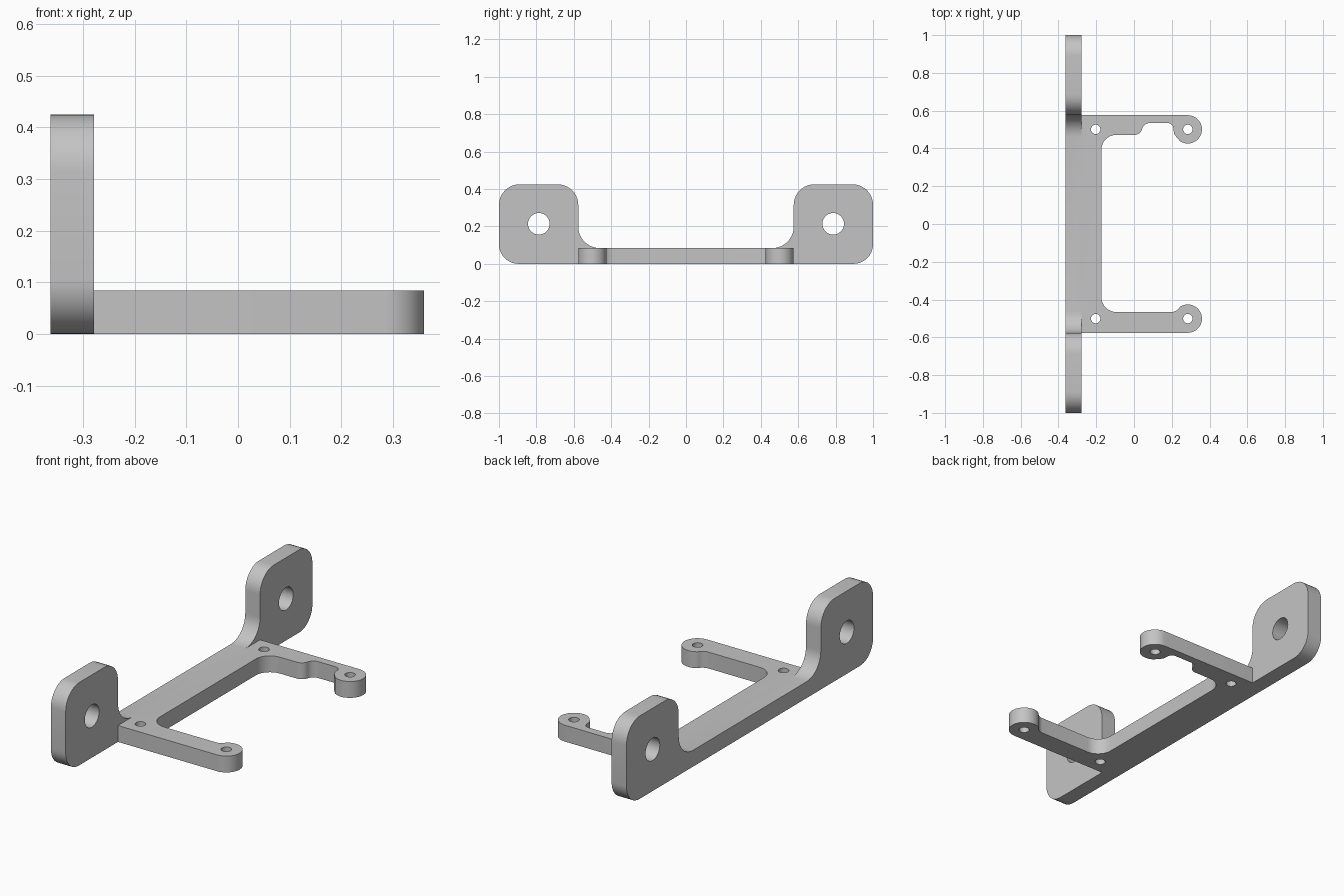
import bpy, bmesh
from math import sin, cos, tan, radians, pi
from mathutils import Vector, Matrix

cube = bpy.data.objects.get("Cube")
if cube:
    bpy.data.objects.remove(cube)

T = 0.084        # plate thickness
BACK = -0.362    # rear face
EDGE = 0.576     # outer side of the arms, inner side of the tabs

grey = bpy.data.materials.new("plain grey")
grey.use_nodes = True
grey.diffuse_color = (0.55, 0.55, 0.55, 1)
grey.node_tree.nodes["Principled BSDF"].inputs["Base Color"].default_value = grey.diffuse_color


def arc(cx, cy, r, start, end, steps):
    angles = [radians(start + (end - start) * i / steps) for i in range(steps + 1)]
    return [(cx + r * cos(a), cy + r * sin(a)) for a in angles]


def rounded(corners, steps=10):
    """Outline from (x, y, radius) corners, each rounded by its radius."""
    out = []
    for i, (x, y, r) in enumerate(corners):
        p = Vector((x, y))
        if r == 0:
            out.append((x, y))
            continue
        a = (Vector(corners[i - 1][:2]) - p).normalized()
        b = (Vector(corners[(i + 1) % len(corners)][:2]) - p).normalized()
        half = a.angle(b) / 2
        centre = p + (a + b).normalized() * (r / sin(half))
        s, e = p + a * (r / tan(half)) - centre, p + b * (r / tan(half)) - centre
        sweep = pi - 2 * half
        for k in range(steps + 1):
            t = k / steps
            v = (s * sin((1 - t) * sweep) + e * sin(t * sweep)) / sin(sweep)
            out.append(tuple(centre + v))
    return out


def plate(name, loops, matrix):
    """Flat plate with holes: first loop is the outline, the rest are holes."""
    curve = bpy.data.curves.new(name, "CURVE")
    curve.dimensions = "2D"
    curve.fill_mode = "BOTH"
    curve.extrude = T / 2
    for loop in loops:
        spline = curve.splines.new("POLY")
        spline.points.add(len(loop) - 1)
        for point, (x, y) in zip(spline.points, loop):
            point.co = (x, y, 0, 1)
        spline.use_cyclic_u = True
    temp = bpy.data.objects.new(name + " outline", curve)
    mesh = bpy.data.meshes.new_from_object(temp)
    bpy.data.objects.remove(temp)
    bm = bmesh.new()
    bm.from_mesh(mesh)
    bmesh.ops.remove_doubles(bm, verts=bm.verts, dist=0.0002)
    bmesh.ops.transform(bm, matrix=matrix, verts=bm.verts)
    bmesh.ops.recalc_face_normals(bm, faces=bm.faces)
    bm.to_mesh(mesh)
    bm.free()
    mesh.materials.clear()
    mesh.materials.append(grey)
    obj = bpy.data.objects.new(name, mesh)
    bpy.context.collection.objects.link(obj)
    return obj


def hole(x, y, r):
    return arc(x, y, r, 0, 345, 23)


# Upright back plate with two rounded mounting tabs
half = [(1, 0, 0.105), (1, 0.425, 0.11), (EDGE, 0.425, 0.11), (EDGE, T, 0.115)]
outline = half + [(-y, z, r) for y, z, r in reversed(half)]
upright = Matrix(((0, 0, 1, BACK + T / 2), (1, 0, 0, 0), (0, 1, 0, 0), (0, 0, 0, 1)))
bracket = plate("bracket", [rounded(outline), hole(0.787, 0.214, 0.058),
                            hole(-0.787, 0.214, 0.058)], upright)

# Flat base with two arms ending in round bosses; one arm is notched
BX, BY, BR = 0.285, 0.501, 0.075
left_boss = [(x, y, 0) for x, y in arc(BX, BY, BR, 237, 450, 20)]
right_boss = [(x, y, 0) for x, y in arc(BX, -BY, BR, -90, 123, 20)]
base = ([(BACK + 0.03, -EDGE, 0)] + right_boss
        + [(0.222, -0.466, 0.05), (-0.173, -0.466, 0.08), (-0.173, 0.472, 0.08),
           (0.036, 0.472, 0.04), (0.05, 0.534, 0.04), (0.206, 0.534, 0.03),
           (0.212, 0.475, 0.03)]
        + left_boss + [(BACK + 0.03, EDGE, 0)])
holes = [hole(x, y, 0.025) for x in (-0.203, BX) for y in (-BY, BY)]
arms = plate("base and arms", [rounded(base)] + holes, Matrix.Translation((0, 0, T / 2)))

# Fuse both plates into one solid
arms.hide_render = True
fuse = bracket.modifiers.new("fuse", "BOOLEAN")
fuse.operation = "UNION"
fuse.solver = "EXACT"
fuse.object = arms
bpy.context.view_layer.objects.active = bracket
bracket.select_set(True)
bpy.ops.object.modifier_apply(modifier=fuse.name)
bpy.data.objects.remove(arms)
bpy.ops.object.shade_smooth_by_angle(angle=radians(30))
